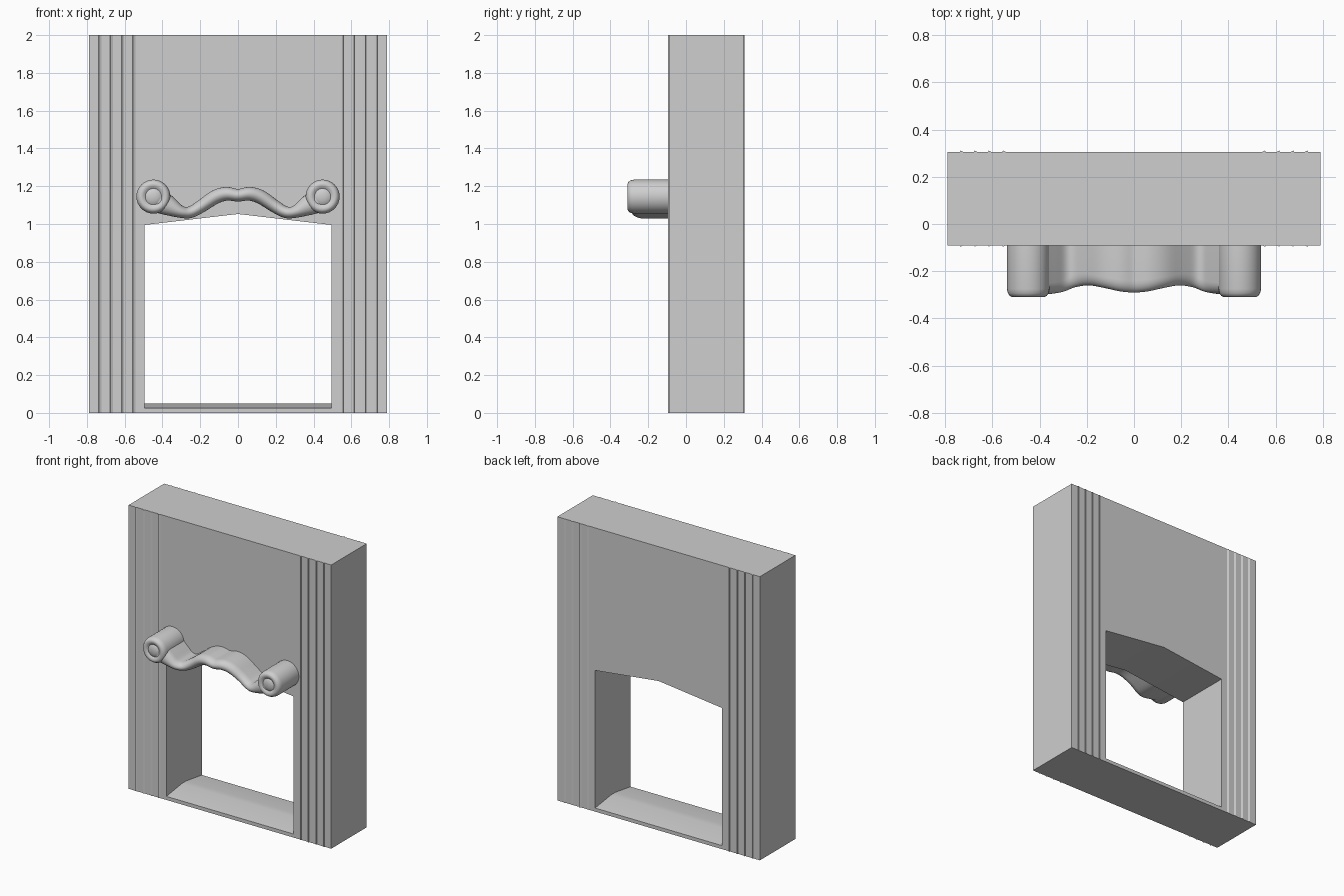
import bpy, bmesh, math
from mathutils import Vector

if "Cube" in bpy.data.objects:
    bpy.data.objects.remove(bpy.data.objects["Cube"])

stone = bpy.data.materials.new("light grey stone")
stone.diffuse_color = (0.62, 0.62, 0.62, 1)
stone.use_nodes = True
stone.node_tree.nodes["Principled BSDF"].inputs["Base Color"].default_value = stone.diffuse_color

FRONT, BACK = -0.09, 0.305


def finish(name, bm, angle=35):
    bmesh.ops.recalc_face_normals(bm, faces=bm.faces)
    me = bpy.data.meshes.new(name)
    bm.to_mesh(me)
    bm.free()
    me.materials.append(stone)
    ob = bpy.data.objects.new(name, me)
    bpy.context.collection.objects.link(ob)
    bpy.context.view_layer.objects.active = ob
    ob.select_set(True)
    bpy.ops.object.shade_smooth_by_angle(angle=math.radians(angle))
    ob.select_set(False)
    return ob


def prism(name, points, offset):
    """Extrude a closed profile along an offset."""
    bm = bmesh.new()
    face = bm.faces.new([bm.verts.new(p) for p in points])
    res = bmesh.ops.extrude_face_region(bm, geom=[face])
    verts = [g for g in res["geom"] if isinstance(g, bmesh.types.BMVert)]
    bmesh.ops.translate(bm, vec=offset, verts=verts)
    return finish(name, bm, 20)


def pillar(name, side):
    # plan outline with four thin ridges on the front and back
    ridges = (0.555, 0.615, 0.675, 0.735)
    edge = [(0.495, 0)]
    for r in ridges:
        edge += [(r - 0.012, 0), (r, 0.006), (r + 0.003, 0)]
    edge.append((0.79, 0))
    plan = [(side * x, FRONT - d, 0) for x, d in edge]
    plan += [(side * x, BACK + d, 0) for x, d in reversed(edge)]
    prism(name, plan, (0, 0, 2))


def scroll(name, side):
    # turned roll end with a small domed eye on the front
    prof = [(0.09, -0.08), (0.09, -0.275), (0.086, -0.293), (0.078, -0.305),
            (0.066, -0.31), (0.053, -0.306), (0.043, -0.299),
            (0.036, -0.303), (0.02, -0.309)]
    n = 32
    bm = bmesh.new()
    rings = [[bm.verts.new((side * 0.448 + r * math.cos(2 * math.pi * i / n), y,
                            1.145 + r * math.sin(2 * math.pi * i / n)))
              for i in range(n)] for r, y in prof]
    for a, b in zip(rings, rings[1:]):
        for i in range(n):
            j = (i + 1) % n
            bm.faces.new((a[i], a[j], b[j], b[i]))
    bm.faces.new(rings[0])
    bm.faces.new(rings[-1])
    finish(name, bm, 50)


def catmull(p, t):
    i = min(int(t), len(p) - 2)
    f = t - i
    a, b, c, d = p[max(i - 1, 0)], p[i], p[i + 1], p[min(i + 2, len(p) - 1)]
    return 0.5 * (2 * b + (c - a) * f + (2 * a - 5 * b + 4 * c - d) * f * f
                  + (3 * b - a - 3 * c + d) * f ** 3)


def wavy_bar():
    # stations: x, height, half thickness, front depth
    half = [(-0.42, 1.125, 0.068, -0.303), (-0.36, 1.092, 0.05, -0.297),
            (-0.30, 1.064, 0.032, -0.287), (-0.25, 1.063, 0.031, -0.268),
            (-0.19, 1.097, 0.034, -0.26), (-0.12, 1.143, 0.037, -0.272),
            (-0.06, 1.16, 0.036, -0.285)]
    pts = half + [(0, 1.152, 0.033, -0.29)]
    pts += [(-x, z, h, y) for x, z, h, y in reversed(half)]
    pts = [Vector(p) for p in pts]
    steps, arc = 56, 12
    samples = [catmull(pts, (len(pts) - 1) * i / steps) for i in range(steps + 1)]
    bm = bmesh.new()
    rings = []
    for i, s in enumerate(samples):
        d = samples[min(i + 1, steps)] - samples[max(i - 1, 0)]
        tx, tz = Vector((d[0], d[1])).normalized()
        x, z, h, yf = s
        sec = [(h, -0.08)]
        for k in range(arc + 1):
            a = math.pi * k / arc
            sec.append((h * math.cos(a), yf + 0.05 * (1 - math.sin(a))))
        sec.append((-h, -0.08))
        rings.append([bm.verts.new((x - tz * o, y, z + tx * o)) for o, y in sec])
    m = len(rings[0])
    for a, b in zip(rings, rings[1:]):
        for i in range(m):
            j = (i + 1) % m
            bm.faces.new((a[i], a[j], b[j], b[i]))
    bm.faces.new(rings[0])
    bm.faces.new(rings[-1])
    finish("wavy_bar", bm, 50)


# ridged pillars and roll ends
for label, s in (("left", -1), ("right", 1)):
    pillar(label + "_pillar", s)
    scroll(label + "_scroll", s)

# upper wall with a shallow pointed lintel
prism("upper_wall", [(-0.495, FRONT, 0.995), (0, FRONT, 1.053), (0.495, FRONT, 0.995),
                     (0.495, FRONT, 2), (-0.495, FRONT, 2)], (0, BACK - FRONT, 0))

# low sill, raised along its middle
prism("sill", [(-0.495, FRONT, 0), (-0.495, BACK, 0), (-0.495, BACK, 0.025),
               (-0.495, 0.13, 0.05), (-0.495, 0.08, 0.05), (-0.495, FRONT, 0.025)],
      (0.99, 0, 0))

# curled decorative bar
wavy_bar()
